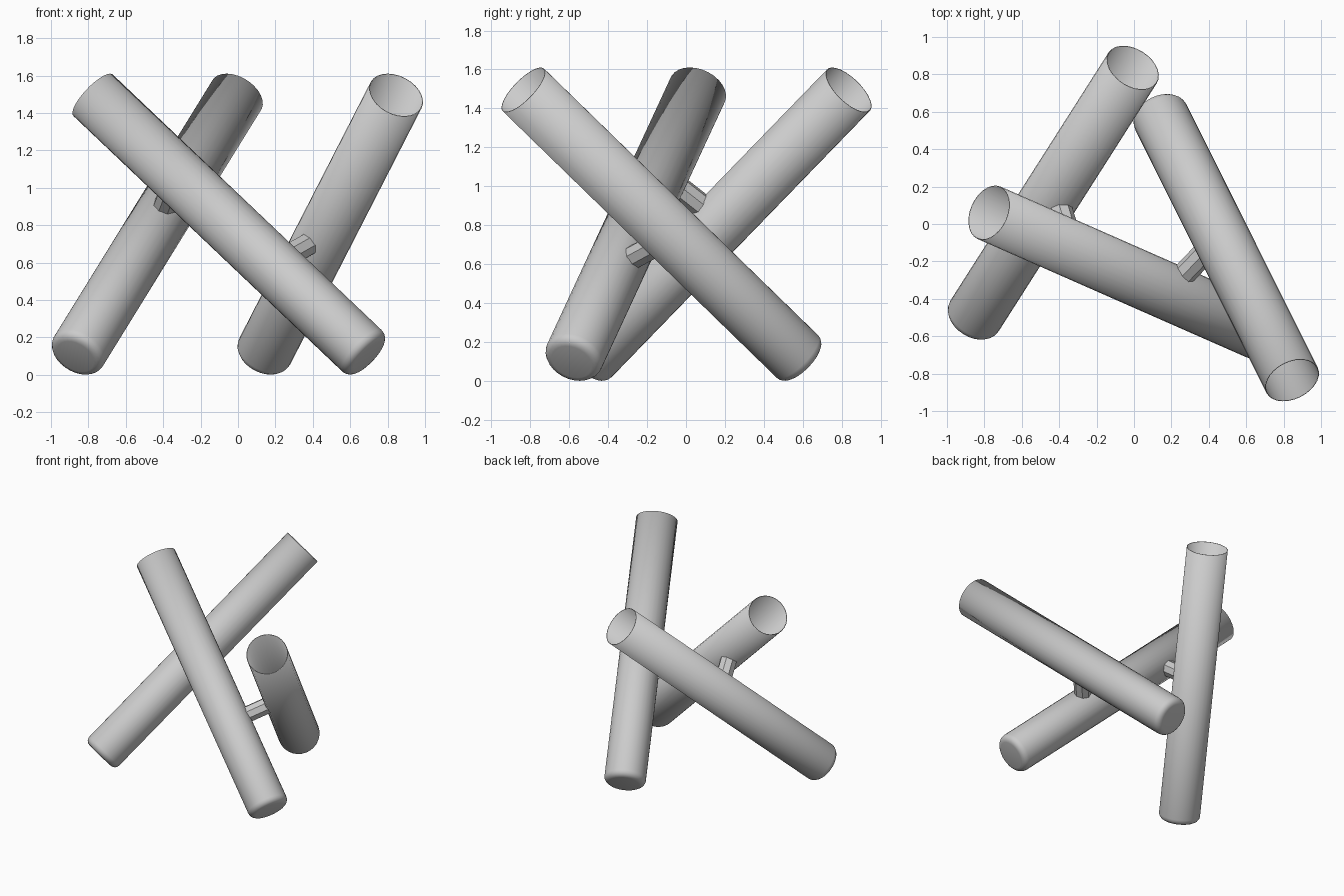
import bpy, bmesh, math
from mathutils import Vector
from mathutils.geometry import intersect_line_line

if "Cube" in bpy.data.objects:
    bpy.data.objects.remove(bpy.data.objects["Cube"], do_unlink=True)

RADIUS, SIDES, BEVEL, WALL = 0.153, 28, 0.045, 0.005
PEG_RADIUS = 0.063

grey = bpy.data.materials.new("plain_grey")
grey.use_nodes = True
colour = (0.6, 0.6, 0.6, 1)
grey.diffuse_color = colour
grey.node_tree.nodes["Principled BSDF"].inputs["Base Color"].default_value = colour


def make_object(name, bm, start, axis):
    """Place a mesh built along +z so that it starts at a point and follows an axis."""
    mesh = bpy.data.meshes.new(name)
    bm.to_mesh(mesh)
    bm.free()
    mesh.materials.append(grey)
    obj = bpy.data.objects.new(name, mesh)
    bpy.context.collection.objects.link(obj)
    obj.location = start
    obj.rotation_mode = 'QUATERNION'
    obj.rotation_quaternion = axis.to_track_quat('Z', 'Y')
    return obj


def smooth(obj, degrees):
    bpy.ops.object.select_all(action='DESELECT')
    obj.select_set(True)
    bpy.context.view_layer.objects.active = obj
    bpy.ops.object.shade_smooth_by_angle(angle=math.radians(degrees))


def tube(name, bottom, top):
    """Tube with an open top and a rounded, closed bottom."""
    axis = top - bottom
    bm = bmesh.new()
    bmesh.ops.create_cone(bm, cap_ends=True, segments=SIDES, radius1=RADIUS,
                          radius2=RADIUS, depth=axis.length)
    bmesh.ops.translate(bm, verts=bm.verts, vec=(0, 0, axis.length / 2))
    lid = [f for f in bm.faces if f.normal.z > 0.9]
    bmesh.ops.delete(bm, geom=lid, context='FACES_ONLY')
    rim = [e for e in bm.edges if all(v.co.z < 0.01 for v in e.verts)]
    bmesh.ops.bevel(bm, geom=rim, offset=BEVEL, segments=4, profile=0.5,
                    affect='EDGES')
    obj = make_object(name, bm, bottom, axis)
    smooth(obj, 35)
    wall = obj.modifiers.new("wall", 'SOLIDIFY')
    wall.thickness = WALL
    wall.offset = -1


def peg(name, line_a, line_b):
    """Octagonal peg across the shortest gap between two tubes."""
    a, b = intersect_line_line(*line_a, *line_b)
    axis = b - a
    inset = RADIUS - 0.025
    length = axis.length - 2 * inset
    bm = bmesh.new()
    bmesh.ops.create_cone(bm, cap_ends=True, segments=8, radius1=PEG_RADIUS,
                          radius2=PEG_RADIUS, depth=length)
    make_object(name, bm, (a + b) / 2, axis)


# Three leaning tubes: bottom and top centre of each
tubes = {
    "front_tube": (Vector((0.695, -0.587, 0.098)), Vector((-0.775, 0.06, 1.495))),
    "right_tube": (Vector((-0.87, -0.519, 0.098)), Vector((-0.007, 0.835, 1.495))),
    "left_tube": (Vector((0.129, 0.601, 0.098)), Vector((0.845, -0.835, 1.495))),
}
for name, (bottom, top) in tubes.items():
    tube(name, bottom, top)

# Pegs joining the front tube to the other two
for side in ("right", "left"):
    peg(side + "_peg", tubes["front_tube"], tubes[side + "_tube"])
